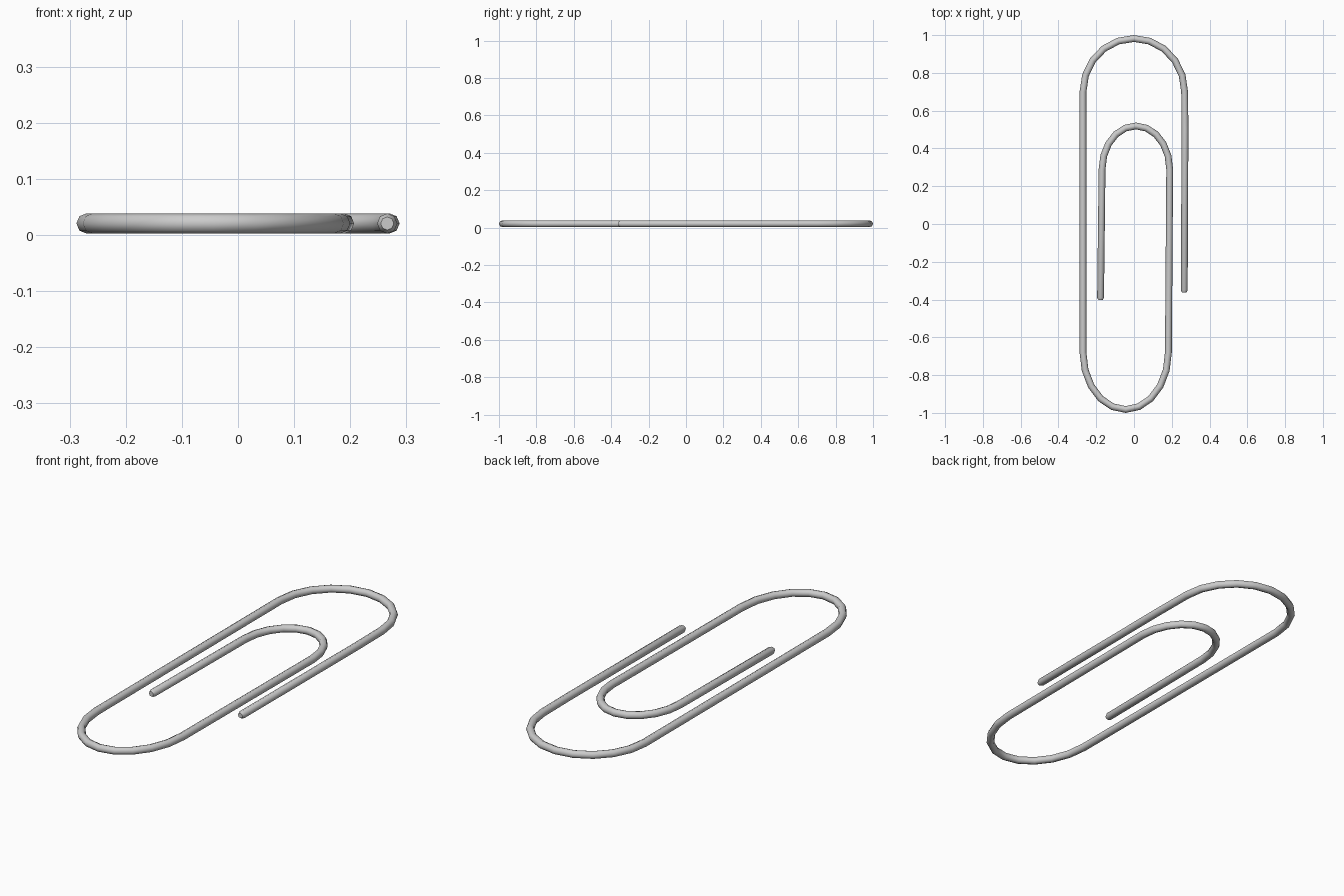
import bpy
from math import cos, sin, pi

if "Cube" in bpy.data.objects:
    bpy.data.objects.remove(bpy.data.objects["Cube"])

WIRE = 0.018
Z = 0.0205


def arc(cx, cy, rx, ry, a0, a1, n=10):
    # points along an elliptical bend, angles in units of pi
    return [(cx + rx * cos(pi * (a0 + (a1 - a0) * i / n)),
             cy + ry * sin(pi * (a0 + (a1 - a0) * i / n))) for i in range(n + 1)]


# centreline: inner end, inner bend, bottom bend, top bend, outer end
path = [(-0.177, -0.402), (-0.177, -0.39)]
path += arc(0.01, 0.29, 0.179, 0.229, 1, 0)
path += arc(-0.044, -0.68, 0.226, 0.302, 0, -1)
path += arc(-0.001, 0.70, 0.269, 0.282, 1, 0)
path += [(0.270, 0.50), (0.266, -0.35), (0.266, -0.362)]

# wire swept along the centreline
curve = bpy.data.curves.new("wire", 'CURVE')
curve.dimensions = '3D'
curve.bevel_depth = WIRE
curve.bevel_resolution = 2
curve.use_fill_caps = True
spline = curve.splines.new('POLY')
spline.points.add(len(path) - 1)
for p, (x, y) in zip(spline.points, path):
    p.co = (x, y, Z, 1)
# slightly rounded tips
for p in (spline.points[0], spline.points[-1]):
    p.radius = 0.65

clip = bpy.data.objects.new("paperclip_wire", curve)
bpy.context.collection.objects.link(clip)
bpy.context.view_layer.objects.active = clip
clip.select_set(True)
bpy.ops.object.convert(target='MESH')
bpy.ops.object.shade_smooth_by_angle(angle=0.87)
